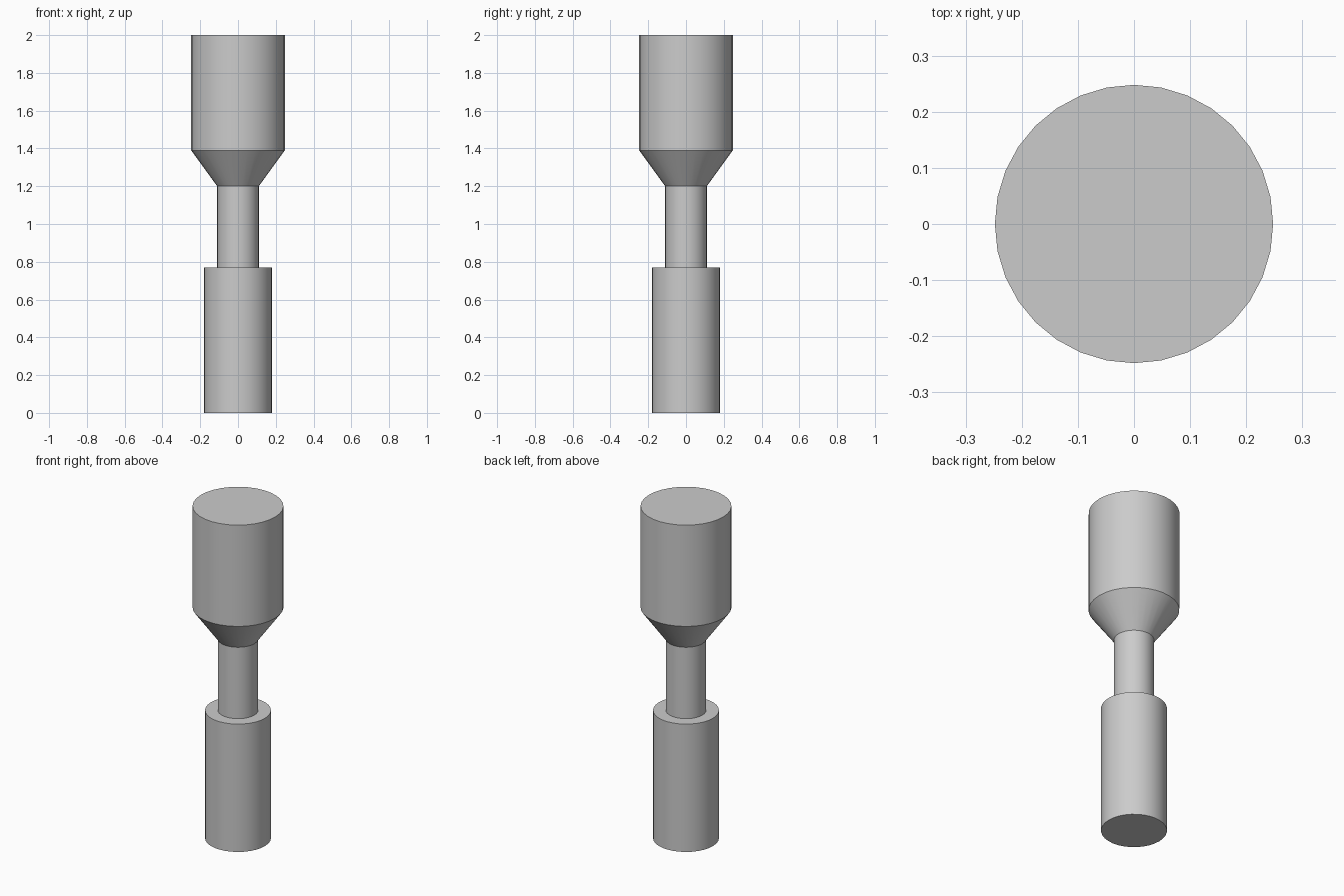
import bpy
import math

default_cube = bpy.data.objects.get("Cube")
if default_cube:
    bpy.data.objects.remove(default_cube, do_unlink=True)

SIDES = 32

grey = bpy.data.materials.new("plain grey")
grey.use_nodes = True
colour = (0.6, 0.6, 0.6, 1)
grey.diffuse_color = colour
grey.node_tree.nodes["Principled BSDF"].inputs["Base Color"].default_value = colour


def turned_part(name, bottom, top, bottom_radius, top_radius, cap="NGON"):
    """Add an upright round section between two heights."""
    bpy.ops.mesh.primitive_cone_add(
        vertices=SIDES, radius1=bottom_radius, radius2=top_radius,
        depth=top - bottom, end_fill_type=cap,
        location=(0, 0, (bottom + top) / 2))
    part = bpy.context.object
    part.name = name
    part.data.materials.append(grey)
    bpy.ops.object.shade_smooth_by_angle(angle=math.radians(30))
    return part


# Handle, slim neck, flared shoulder and wide head
turned_part("handle", 0, 0.77, 0.18, 0.18)
turned_part("neck", 0.77, 1.2, 0.11, 0.11, "NOTHING")
turned_part("shoulder", 1.2, 1.39, 0.11, 0.248, "NOTHING")
head = turned_part("head", 1.39, 2.0, 0.248, 0.248)

# The head opens into the shoulder, so its lower cap is not needed
import bmesh
bm = bmesh.new()
bm.from_mesh(head.data)
lower_cap = [f for f in bm.faces if f.normal.z < -0.9]
bmesh.ops.delete(bm, geom=lower_cap, context="FACES_ONLY")
bm.to_mesh(head.data)
bm.free()
